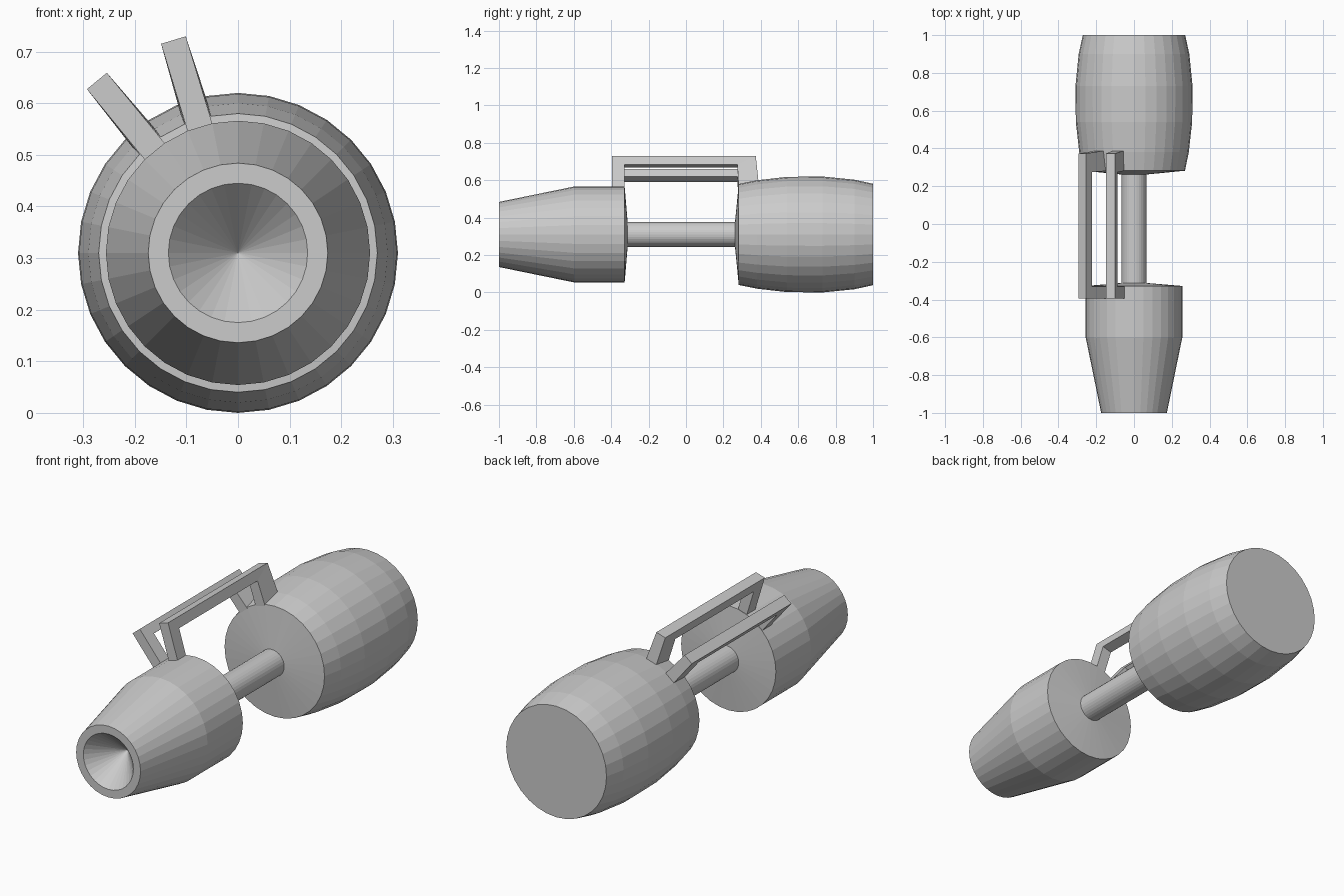
import bpy, bmesh
from math import sin, cos, pi, radians

if "Cube" in bpy.data.objects:
    bpy.data.objects.remove(bpy.data.objects["Cube"])

CZ = 0.31      # height of the long axis
SIDES = 32


def finish(name, bm):
    bmesh.ops.recalc_face_normals(bm, faces=bm.faces)
    me = bpy.data.meshes.new(name)
    bm.to_mesh(me)
    bm.free()
    ob = bpy.data.objects.new(name, me)
    bpy.context.collection.objects.link(ob)
    return ob


def lathe(name, profile):
    """Revolve (y, radius) points around the long axis; radius 0 makes a tip."""
    bm = bmesh.new()
    rings = []
    for y, r in profile:
        if r == 0:
            rings.append([bm.verts.new((0, y, CZ))] * SIDES)
        else:
            rings.append([bm.verts.new((r * sin(2 * pi * i / SIDES), y,
                                        CZ + r * cos(2 * pi * i / SIDES)))
                          for i in range(SIDES)])
    for a, b in zip(rings, rings[1:]):
        for i in range(SIDES):
            j = (i + 1) % SIDES
            quad = list(dict.fromkeys((a[i], a[j], b[j], b[i])))
            bm.faces.new(quad)
    return finish(name, bm)


def handle(name, angle):
    """Bridge-shaped bar standing radially on both bodies."""
    # (y, radius, half width)
    outline = [(-0.395, 0.245, 0.025), (-0.395, 0.431, 0.025),
               (0.373, 0.431, 0.025), (0.388, 0.283, 0.0285),
               (0.281, 0.262, 0.0265), (0.275, 0.382, 0.025),
               (-0.33, 0.382, 0.025), (-0.33, 0.245, 0.025)]
    s, c = sin(angle), cos(angle)
    bm = bmesh.new()
    sides = [[bm.verts.new((-r * s + k * w * c, y, CZ + r * c + k * w * s))
              for y, r, w in outline] for k in (-1, 1)]
    n = len(outline)
    # three quads per side: front leg, bar, rear leg
    for v in sides:
        for f in ((0, 1, 6, 7), (1, 2, 5, 6), (2, 3, 4, 5)):
            bm.faces.new([v[i] for i in f])
    for i in range(n):
        j = (i + 1) % n
        bm.faces.new((sides[0][i], sides[0][j], sides[1][j], sides[1][i]))
    return finish(name, bm)


# Tapered front body with a conical recess in its nose
lathe("front_body", [(-0.85, 0), (-1.0, 0.135), (-1.0, 0.174), (-0.6, 0.256),
                     (-0.328, 0.256), (-0.312, 0.066), (-0.312, 0)])

# Barrel-shaped rear body
lathe("rear_body", [(0.262, 0), (0.262, 0.066), (0.282, 0.27), (0.38, 0.29),
                    (0.54, 0.308), (0.73, 0.31), (0.9, 0.293),
                    (1.0, 0.271), (1.0, 0)])

# Connecting rod
lathe("connecting_rod", [(-0.34, 0), (-0.34, 0.066), (0.29, 0.066), (0.29, 0)])

# Pair of handles, each centred on a facet of the bodies
for label, step in (("upper_handle", 1.5), ("lower_handle", 3.5)):
    handle(label, radians(step * 360 / SIDES))
